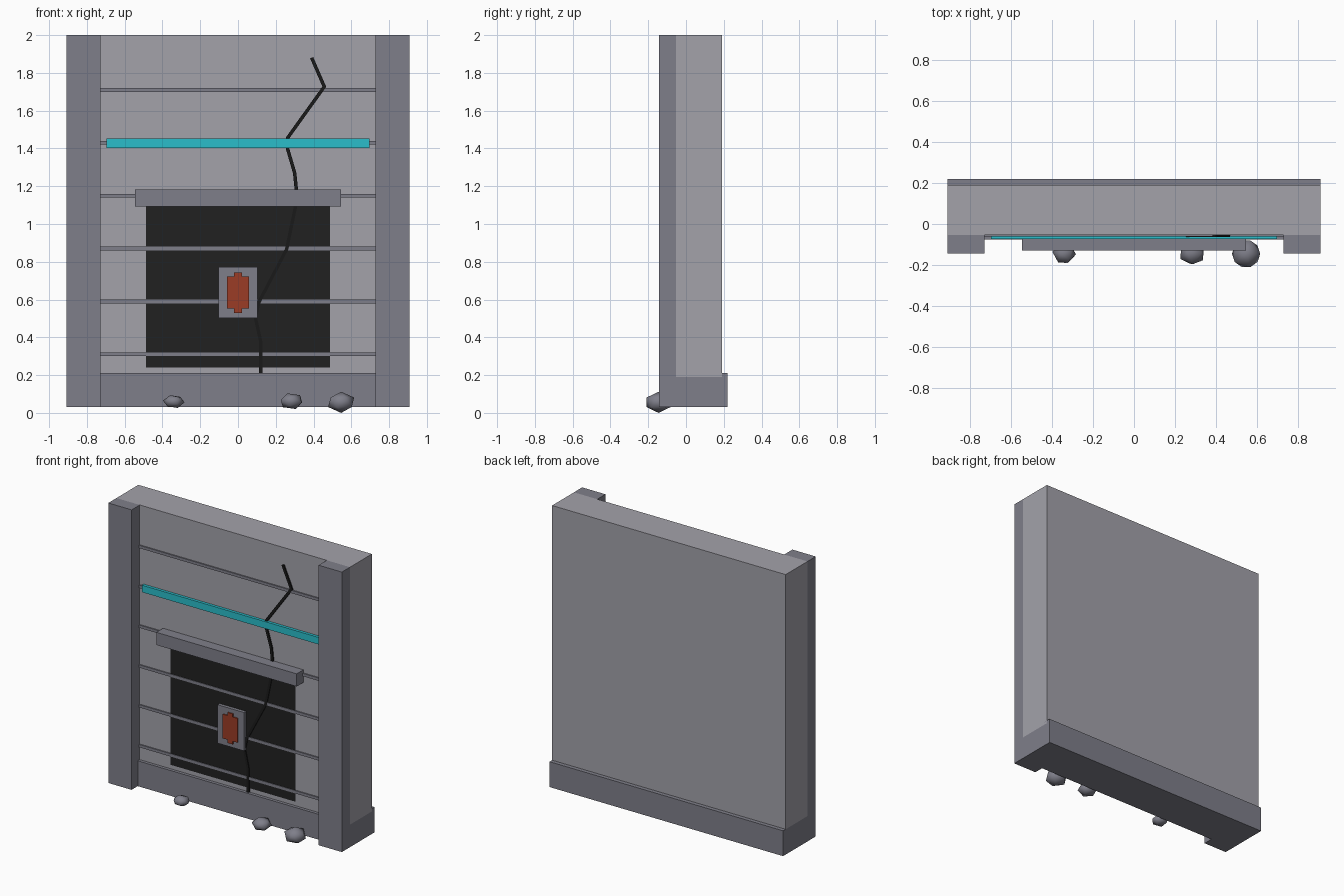
import bpy, bmesh, math
from mathutils import Vector

if "Cube" in bpy.data.objects:
    bpy.data.objects.remove(bpy.data.objects["Cube"])


def mat(name, r, g, b):
    m = bpy.data.materials.new(name)
    m.diffuse_color = (r, g, b, 1)
    m.use_nodes = True
    m.node_tree.nodes["Principled BSDF"].inputs["Base Color"].default_value = m.diffuse_color
    return m


WALL = mat("light_grey", 0.366, 0.361, 0.402)
TRIM = mat("mid_grey", 0.212, 0.212, 0.254)
BLACK = mat("soot_black", 0.0152, 0.0152, 0.0152)
CRACK = mat("crack_black", 0.0103, 0.0103, 0.0103)
CYAN = mat("cyan", 0.024, 0.515, 0.597)
RUST = mat("rust_red", 0.328, 0.045, 0.019)


def finish(name, bm, material):
    bmesh.ops.recalc_face_normals(bm, faces=bm.faces[:])
    me = bpy.data.meshes.new(name)
    bm.to_mesh(me)
    bm.free()
    me.materials.append(material)
    ob = bpy.data.objects.new(name, me)
    bpy.context.collection.objects.link(ob)
    return ob


def box(name, x, y, z, material):
    bm = bmesh.new()
    bmesh.ops.create_cube(bm, size=1)
    for v in bm.verts:
        v.co = [lo + (c + 0.5) * (hi - lo) for c, (lo, hi) in zip(v.co, (x, y, z))]
    return finish(name, bm, material)


def plate(name, outline, y0, y1, material):
    """Extrude an x/z outline from y0 to y1."""
    bm = bmesh.new()
    f = bm.faces.new([bm.verts.new((x, y0, z)) for x, z in outline])
    ext = bmesh.ops.extrude_face_region(bm, geom=[f])["geom"]
    for v in ext:
        if isinstance(v, bmesh.types.BMVert):
            v.co.y = y1
    return finish(name, bm, material)


FRONT = -0.053  # front plane of the wall

# Main wall slab, plinth and side pilasters
box("wall", (-0.908, 0.908), (FRONT, 0.19), (0.19, 2.0), WALL)
box("plinth", (-0.908, 0.908), (-0.075, 0.2185), (0.032, 0.21), TRIM)
for side, x in (("left", (-0.908, -0.727)), ("right", (0.727, 0.908))):
    box(side + "_pilaster", x, (-0.1435, FRONT), (0.032, 2.0), TRIM)

# Dark opening panel and lintel
box("dark_panel", (-0.486, 0.486), (-0.057, FRONT), (0.24, 1.12), BLACK)
box("lintel", (-0.546, 0.546), (-0.128, FRONT), (1.093, 1.182), TRIM)

# Horizontal seams
for i in range(6):
    z = 0.31 + i * 0.28
    box(f"seam_{i + 1}", (-0.727, 0.727), (-0.061, FRONT), (z - 0.01, z + 0.01), TRIM)

# Cyan light strip
box("light_strip", (-0.697, 0.697), (-0.073, FRONT), (1.403, 1.452), CYAN)

# Lock plate with a stepped rust-coloured inlay
box("lock_plate", (-0.103, 0.103), (-0.08, FRONT), (0.503, 0.773), TRIM)
half = [(0.02, 0.53), (0.02, 0.552), (0.057, 0.552),
        (0.057, 0.722), (0.02, 0.722), (0.02, 0.744)]
plate("lock_inlay", half + [(-x, z) for x, z in reversed(half)], -0.08, -0.088, RUST)

# Crack: mitred ribbon along a path
path = [Vector(p) for p in (
    (0.39, 1.88), (0.457, 1.727), (0.262, 1.455), (0.262, 1.40), (0.30, 1.27),
    (0.308, 1.19), (0.304, 1.09), (0.257, 0.865), (0.11, 0.585), (0.092, 0.505),
    (0.12, 0.378), (0.12, 0.205))]
left, right = [], []
for i, p in enumerate(path):
    a = (p - path[max(i - 1, 0)]).normalized()
    b = (path[min(i + 1, len(path) - 1)] - p).normalized()
    t = (a + b).normalized()
    n = Vector((-t.y, t.x))
    ref = a if a.length > 0 else b
    w = 0.009 / max(0.5, n.dot(Vector((-ref.y, ref.x))))
    left.append(p + n * w)
    right.append(p - n * w)
plate("crack", left + right[::-1], FRONT, -0.063, CRACK)

# Loose rocks at the foot: centre, half sizes, turn
rocks = [((-0.34, -0.142, 0.06), (0.058, 0.055, 0.036), 0.5),
         ((0.283, -0.14, 0.062), (0.066, 0.064, 0.044), 1.2),
         ((0.546, -0.145, 0.056), (0.077, 0.0755, 0.056), 0.0)]
for i, (c, s, turn) in enumerate(rocks):
    bm = bmesh.new()
    bmesh.ops.create_icosphere(bm, subdivisions=1, radius=1)
    tilt = 0.35 if turn else 0
    for v in bm.verts:
        x, y, z = v.co
        x, y = x * math.cos(turn) - y * math.sin(turn), x * math.sin(turn) + y * math.cos(turn)
        x, z = x * math.cos(tilt) - z * math.sin(tilt), x * math.sin(tilt) + z * math.cos(tilt)
        v.co = (c[0] + x * s[0], c[1] + y * s[1], c[2] + z * s[2])
    ob = finish(f"rock_{i + 1}", bm, TRIM)
    for f in ob.data.polygons:
        f.use_smooth = True
